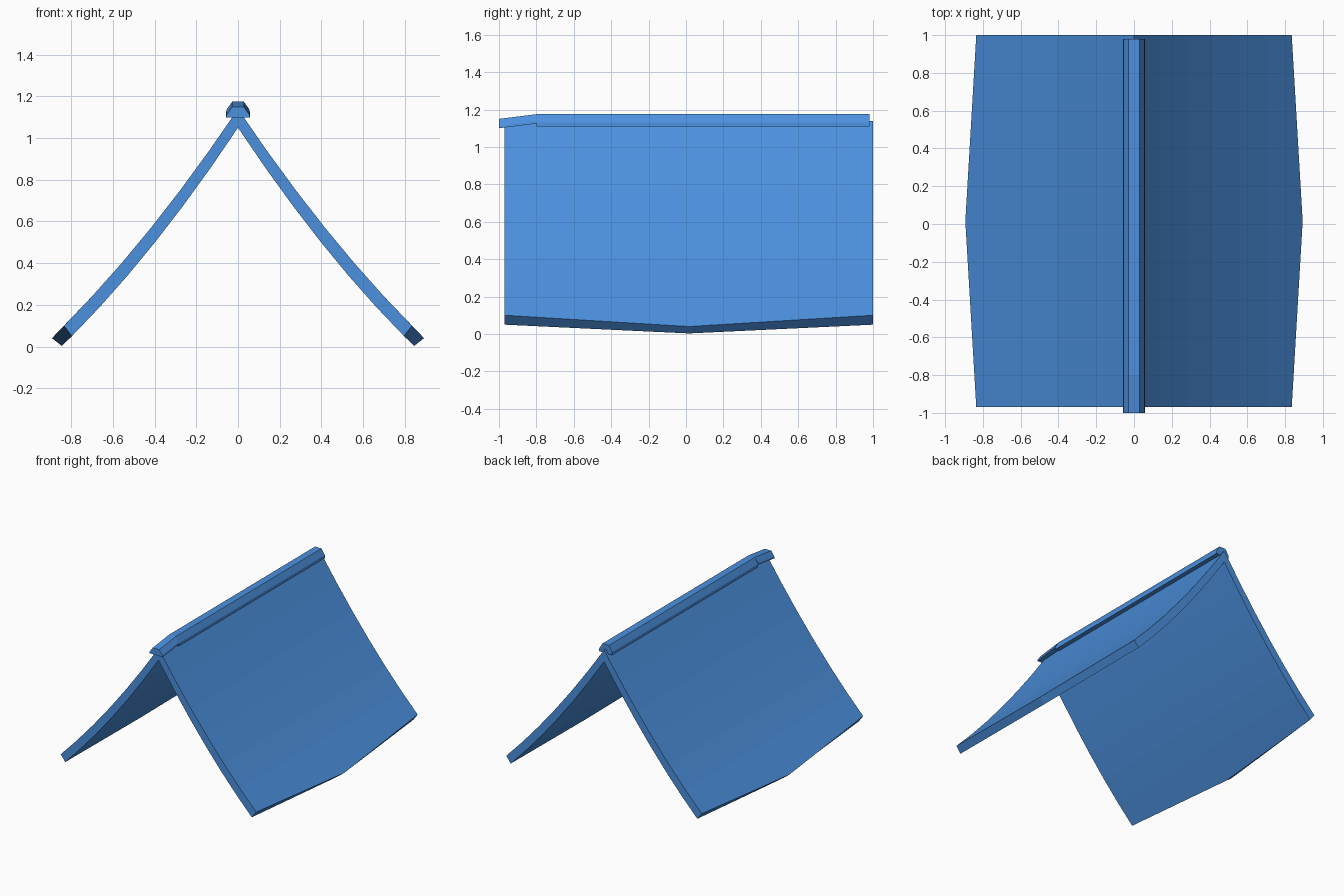
import bpy
import bmesh

cube = bpy.data.objects.get("Cube")
if cube:
    bpy.data.objects.remove(cube, do_unlink=True)

blue = bpy.data.materials.new("roof blue")
blue.use_nodes = True
colour = (0.072, 0.28, 0.73, 1)
blue.diffuse_color = colour
blue.node_tree.nodes["Principled BSDF"].inputs["Base Color"].default_value = colour


def loft(name, sections):
    """Join matching closed sections, given as (y, [(x, z), ...]), and cap the ends."""
    bm = bmesh.new()
    rings = [[bm.verts.new((x, y, z)) for x, z in pts] for y, pts in sections]
    n = len(rings[0])
    for a, b in zip(rings, rings[1:]):
        for i in range(n):
            j = (i + 1) % n
            bm.faces.new((a[i], a[j], b[j], b[i]))
    bm.faces.new(rings[0])
    bm.faces.new(rings[-1])
    bmesh.ops.recalc_face_normals(bm, faces=bm.faces)
    mesh = bpy.data.meshes.new(name)
    bm.to_mesh(mesh)
    bm.free()
    mesh.materials.append(blue)
    obj = bpy.data.objects.new(name, mesh)
    bpy.context.collection.objects.link(obj)
    return obj


# Sagging roof slopes, whose eaves drop to a point halfway along
STEPS = 6


def curve(top, slope, sag, end):
    xs = [end * i / STEPS for i in range(STEPS + 1)]
    return [(x, top - slope * x + sag * x * x) for x in xs]


def slope_section(side, outer_tip=None, inner_tip=None):
    outer = curve(1.14, 1.485, 0.287, 0.835)
    inner = curve(1.05, 1.506, 0.315, 0.797)
    if outer_tip:
        outer[-1], inner[-1] = outer_tip, inner_tip
    return [(side * x, z) for x, z in outer + inner[::-1]]


for name, side in (("left_roof_slope", 1), ("right_roof_slope", -1)):
    loft(name, [(-0.97, slope_section(side)),
                (0.015, slope_section(side, (0.893, 0.04), (0.845, 0.003))),
                (1.0, slope_section(side))])


# Ridge cap with a bevelled section and a drooping front end
def cap_section(bottom, shoulder, top):
    half = [(0.057, bottom), (0.055, shoulder), (0.028, top)]
    return half + [(-x, z) for x, z in half[::-1]]


loft("ridge_cap", [(-0.8, cap_section(1.108, 1.13, 1.175)),
                   (0.98, cap_section(1.108, 1.13, 1.175))])
loft("ridge_cap_front", [(-1.0, cap_section(1.10, 1.112, 1.15)),
                         (-0.8, cap_section(1.125, 1.137, 1.175))])
